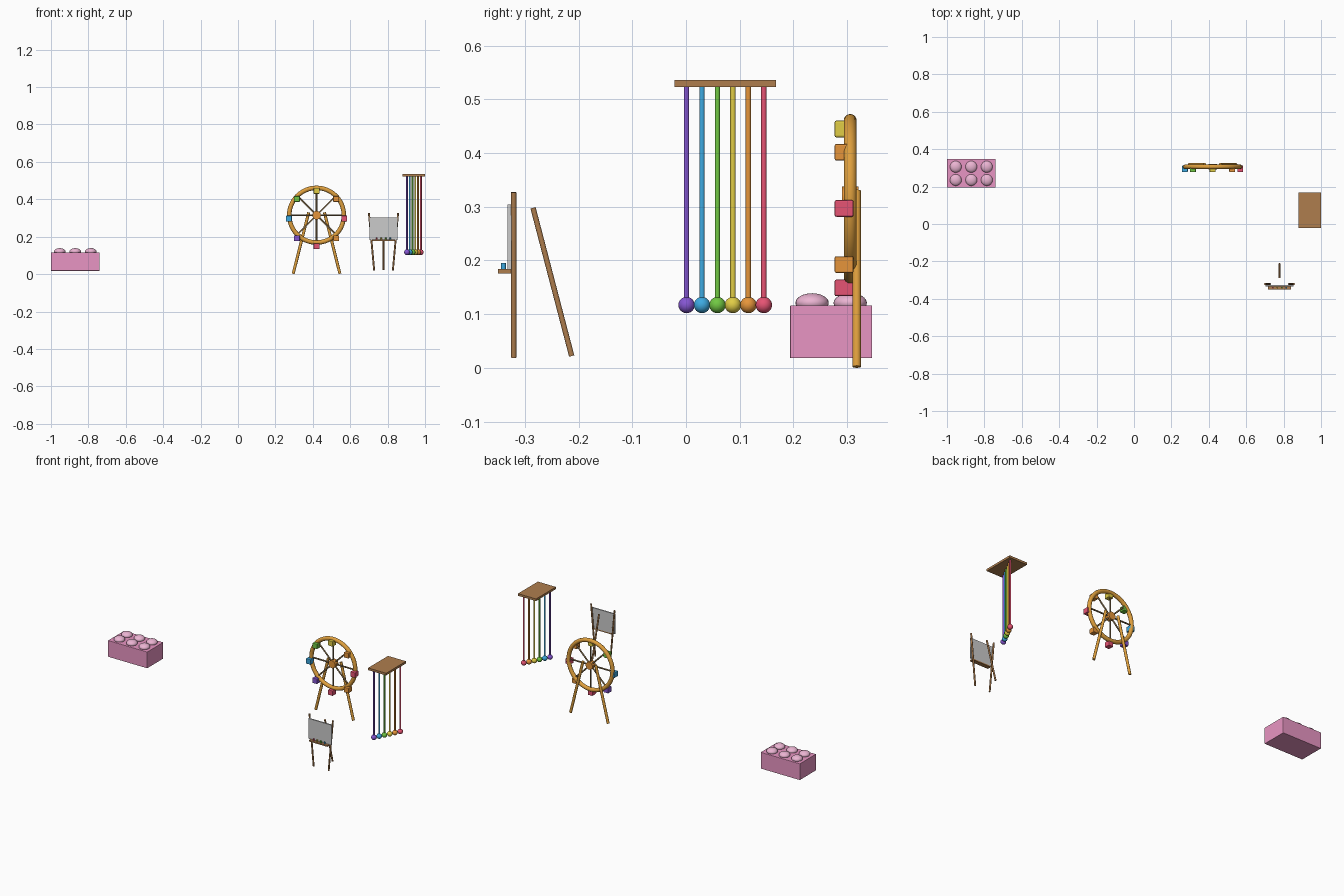
import bpy, math
from mathutils import Vector

if "Cube" in bpy.data.objects:
    bpy.data.objects.remove(bpy.data.objects["Cube"])

mats = {}
def mat(name, r, g, b):
    m = bpy.data.materials.new(name)
    m.diffuse_color = (r ** 2.2, g ** 2.2, b ** 2.2, 1)
    m.use_nodes = True
    m.node_tree.nodes["Principled BSDF"].inputs["Base Color"].default_value = m.diffuse_color
    mats[name] = m

mat("wood", .68, .49, .31)
mat("golden_wood", .87, .62, .25)
mat("dark_wood", .52, .43, .30)
mat("pink", .91, .58, .76)
mat("light_pink", .92, .70, .82)
mat("purple", .52, .34, .82)
mat("blue", .25, .66, .88)
mat("green", .44, .78, .27)
mat("yellow", .88, .80, .28)
mat("orange", .90, .58, .24)
mat("red", .90, .33, .45)

def finish(name, material=None, smooth=True):
    o = bpy.context.object
    o.name = name
    if material:
        o.data.materials.append(mats[material])
    if smooth:
        bpy.ops.object.shade_smooth_by_angle(angle=math.radians(40))
    return o

def box(name, lo, hi, material=None, bevel=0):
    lo, hi = Vector(lo), Vector(hi)
    bpy.ops.mesh.primitive_cube_add(size=1, location=(lo + hi) / 2)
    bpy.context.object.scale = hi - lo
    bpy.ops.object.transform_apply(location=False, rotation=False, scale=True)
    o = finish(name, material, False)
    if bevel:
        b = o.modifiers.new("bevel", "BEVEL")
        b.width, b.segments = bevel, 2
    return o

def rod(name, a, b, r, material, sides=16):
    a, b = Vector(a), Vector(b)
    d = b - a
    bpy.ops.mesh.primitive_cylinder_add(vertices=sides, radius=r, depth=d.length, location=(a + b) / 2)
    bpy.context.object.rotation_euler = d.to_track_quat('Z', 'Y').to_euler()
    return finish(name, material)

def ball(name, loc, size, material):
    bpy.ops.mesh.primitive_uv_sphere_add(segments=24, ring_count=16, radius=1, location=loc)
    bpy.context.object.scale = size
    bpy.ops.object.transform_apply(location=False, rotation=False, scale=True)
    return finish(name, material)

# Toy brick with rounded studs
box("brick_body", (-1, .194, .018), (-.74, .347, .116), "pink", .001)
for i in range(3):
    for y in (.235, .306):
        ball("brick_stud", (-.953 + .083 * i, y, .121), (.031, .031, .018), "light_pink")

# Ferris wheel: rim, hub, spokes, cabins hanging in front
cx, cy, cz = .42, .306, .315
bpy.ops.mesh.primitive_torus_add(major_radius=.146, minor_radius=.012, major_segments=64,
                                 minor_segments=16, location=(cx, cy, cz), rotation=(math.pi / 2, 0, 0))
finish("wheel_rim", "golden_wood")
rod("wheel_hub", (cx, .291, cz), (cx, .321, cz), .023, "orange", 24)
cabins = ["red", "orange", "yellow", "green", "blue", "purple", "red", "orange"]
for i, colour in enumerate(cabins):
    a = i * math.pi / 4
    c, s = math.cos(a), math.sin(a)
    rod("wheel_spoke", (cx, cy, cz), (cx + .146 * c, cy, cz + .146 * s), .0045, "dark_wood", 12)
    x, z = cx + .148 * c, cz - .018 + .148 * s
    box("wheel_cabin", (x - .0155, .277, z - .0155), (x + .0155, .312, z + .0155), colour, .003)
for s in (-1, 1):
    rod("wheel_leg", (cx + s * .125, .318, .002), (cx + s * .042, .318, .33), .008, "golden_wood")

# Easel: splayed legs, rear prop, board, tray with paint pots
ex = .778
for s in (-1, 1):
    rod("easel_front_leg", (ex + s * .05, -.321, .019), (ex + s * .078, -.321, .327), .005, "wood")
rod("easel_rear_leg", (ex, -.213, .022), (ex, -.285, .298), .005, "wood")
box("easel_board", (ex - .076, -.333, .183), (ex + .076, -.325, .304))
box("easel_tray", (ex - .062, -.35, .176), (ex + .062, -.325, .184), "wood")
for i, colour in enumerate(["red", "yellow", "green", "blue"]):
    x = ex - .036 + .024 * i
    rod("paint_pot", (x, -.340, .184), (x, -.340, .195), .0045, colour)

# Hanging chime: top board with coloured rods and balls on a diagonal
box("chime_board", (.88, -.021, .523), (1, .168, .536), "wood")
for i, colour in enumerate(["purple", "blue", "green", "yellow", "orange", "red"]):
    x, y = .9035 + .0148 * i, .001 + .0288 * i
    rod("chime_rod", (x, y, .117), (x, y, .524), .005, colour)
    ball("chime_ball", (x, y, .117), (.0152,) * 3, colour)
